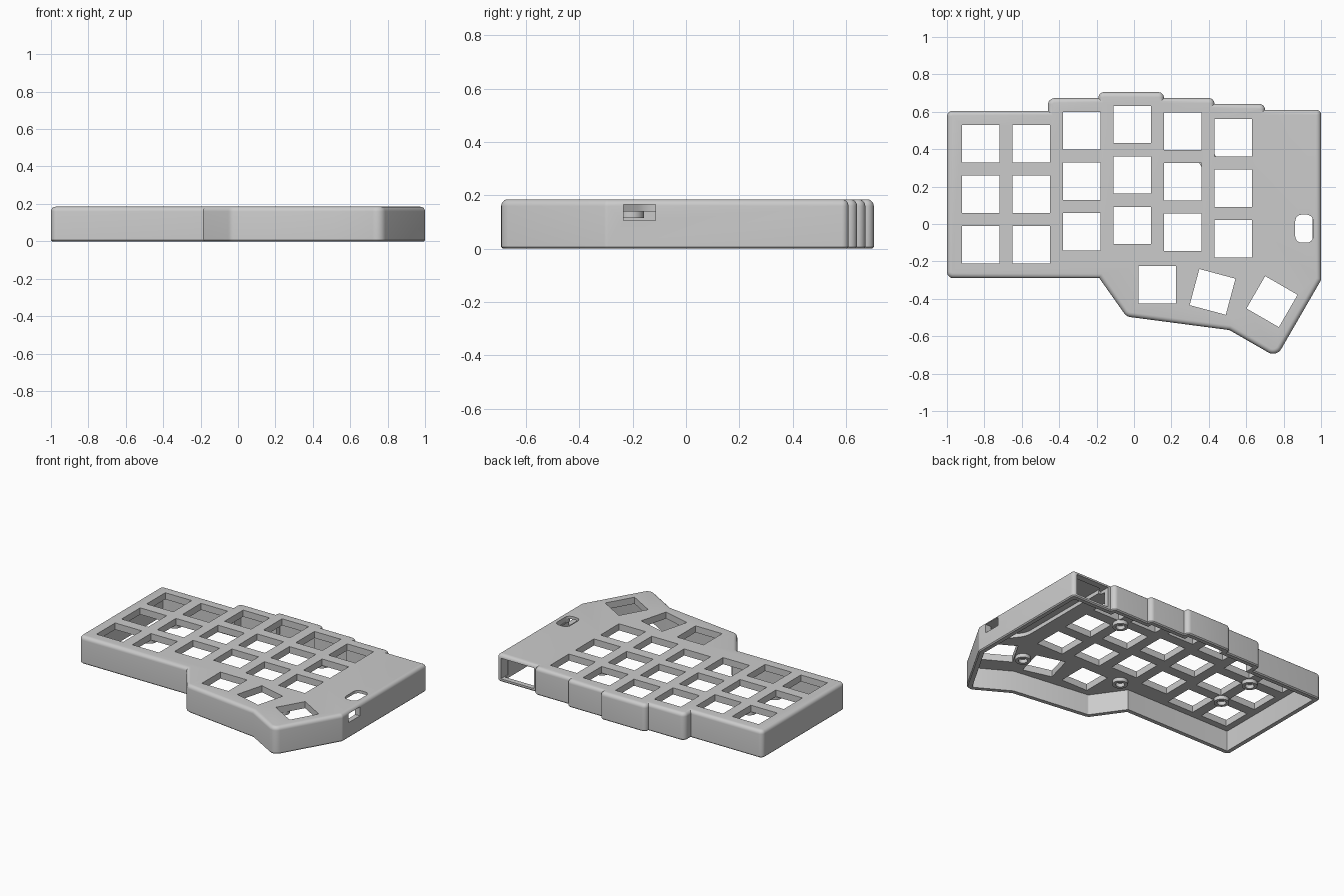
import bpy, bmesh, math
from mathutils import Vector, Matrix

cube = bpy.data.objects.get("Cube")
if cube:
    bpy.data.objects.remove(cube, do_unlink=True)

grey = bpy.data.materials.new("plain_grey")
grey.use_nodes = True
grey.diffuse_color = (0.6, 0.6, 0.6, 1)
grey.node_tree.nodes["Principled BSDF"].inputs["Base Color"].default_value = (0.6, 0.6, 0.6, 1)

HEIGHT, CEILING, WALL, ROUND = 0.185, 0.14, 0.035, 0.025


def make_object(name, bm):
    bmesh.ops.recalc_face_normals(bm, faces=bm.faces)
    mesh = bpy.data.meshes.new(name)
    bm.to_mesh(mesh)
    bm.free()
    obj = bpy.data.objects.new(name, mesh)
    mesh.materials.append(grey)
    bpy.context.collection.objects.link(obj)
    return obj


def rounded(corners, inset=0.0, steps=6):
    """Counter-clockwise corners (x, y, radius), offset inwards and filleted."""
    pts, out = [Vector(c[:2]) for c in corners], []
    n = len(pts)
    for i, p in enumerate(pts):
        a = (p - pts[i - 1]).normalized()
        b = (pts[(i + 1) % n] - p).normalized()
        na, nb = Vector((-a.y, a.x)), Vector((-b.y, b.x))
        mitre = (na + nb) / (1 + na.dot(nb))
        radius = corners[i][2]
        if radius == 0:
            out.append(p + mitre * inset)
            continue
        r = max(radius - inset, 0.004)
        centre = p + mitre * (inset + r)
        turn = a.angle_signed(b)
        for k in range(steps + 1):
            out.append(centre - r * (Matrix.Rotation(-turn * k / steps, 2) @ na))
    return out


def loft(bm, rings):
    """Skin rings of (points, z) and close both ends."""
    loops = [[bm.verts.new((p.x, p.y, z)) for p in pts] for pts, z in rings]
    for low, high in zip(loops, loops[1:]):
        for i in range(len(low)):
            j = (i + 1) % len(low)
            bm.faces.new((low[i], low[j], high[j], high[i]))
    bm.faces.new(loops[0][::-1])
    bm.faces.new(loops[-1])


def box(bm, centre, size, angle=0):
    m = (Matrix.Translation(centre) @ Matrix.Rotation(math.radians(angle), 4, "Z")
         @ Matrix.Diagonal((*size, 1)))
    bmesh.ops.create_cube(bm, size=1, matrix=m)


def cut(target, name, bm):
    cutter = make_object(name, bm)
    cutter.hide_render = True
    mod = target.modifiers.new(name, "BOOLEAN")
    mod.operation, mod.solver, mod.object = "DIFFERENCE", "EXACT", cutter
    bpy.context.view_layer.objects.active = target
    bpy.ops.object.modifier_apply(modifier=name)
    bpy.data.objects.remove(cutter, do_unlink=True)


# Case shell: one profile run around the stepped outline, open underneath
outline = [
    (-1, -0.29, 0.035), (-0.185, -0.29, 0), (-0.04, -0.495, 0.05), (0.51, -0.567, 0),
    (0.762, -0.712, 0.05), (1, -0.30, 0.03), (1, 0.61, 0.025), (0.70, 0.61, 0),
    (0.70, 0.642, 0.03), (0.43, 0.642, 0), (0.43, 0.673, 0.03), (0.16, 0.673, 0),
    (0.16, 0.705, 0.03), (-0.19, 0.705, 0.03), (-0.19, 0.673, 0), (-0.46, 0.673, 0.035),
    (-0.46, 0.605, 0), (-1, 0.605, 0.03)]
profile = [(WALL, CEILING), (WALL, 0), (0.007, 0), (0, 0.007)]
for k in range(6):
    t = math.radians(18 * k)
    profile.append((ROUND * (1 - math.cos(t)), HEIGHT - ROUND * (1 - math.sin(t))))
bm = bmesh.new()
loft(bm, [(rounded(outline, d), z) for d, z in profile])
case = make_object("case_shell", bm)

# Controller pocket in the underside of the plate
pocket = [(0.74, -0.15, 0.12), (0.86, -0.31, 0.05), (0.955, -0.31, 0.02),
          (0.955, 0.565, 0.02), (0.74, 0.565, 0.02)]
bm = bmesh.new()
loft(bm, [(rounded(pocket), 0.12), (rounded(pocket), 0.166)])
cut(case, "controller_pocket", bm)

# Key openings: six staggered columns of three, then three fanned thumb keys
bm = bmesh.new()
for col, top in enumerate((0.43, 0.43, 0.498, 0.532, 0.495, 0.462)):
    for row in range(3):
        box(bm, (-0.82 + 0.27 * col, top - 0.27 * row, 0.16), (0.2, 0.2, 0.2))
for x, y, angle in ((0.125, -0.325, 0), (0.42, -0.363, -15), (0.738, -0.415, -30)):
    box(bm, (x, y, 0.16), (0.2, 0.2, 0.2), angle)
cut(case, "key_openings", bm)

# Rounded slot in the top, side socket and rear port
bm = bmesh.new()
slot = [(0.862, -0.1, 0.035), (0.958, -0.1, 0.035), (0.958, 0.05, 0.035), (0.862, 0.05, 0.035)]
loft(bm, [(rounded(slot), 0.15), (rounded(slot), 0.25)])
cut(case, "top_slot", bm)
bm = bmesh.new()
box(bm, (1.0, -0.175, 0.135), (0.12, 0.12, 0.06))
box(bm, (0.845, 0.6, 0.09), (0.25, 0.12, 0.14))
cut(case, "port_openings", bm)

# Screw bosses under the plate
for i, (x, y) in enumerate(((0.395, 0.34), (0.59, -0.365), (-0.06, -0.205),
                            (-0.685, 0.025), (-0.685, 0.295))):
    bm = bmesh.new()
    loops = []
    for r, z in ((0.048, 0.145), (0.048, 0.115), (0.028, 0.115), (0.028, 0.145)):
        loops.append([bm.verts.new((x + r * math.cos(a * math.tau / 24),
                                    y + r * math.sin(a * math.tau / 24), z)) for a in range(24)])
    for k in range(4):
        p, q = loops[k], loops[(k + 1) % 4]
        for a in range(24):
            b = (a + 1) % 24
            bm.faces.new((p[a], p[b], q[b], q[a]))
    make_object(f"screw_boss_{i + 1}", bm)

# Smooth fillets, crisp edges
for obj in bpy.context.collection.objects:
    obj.select_set(obj.type == "MESH")
bpy.context.view_layer.objects.active = case
bpy.ops.object.shade_smooth_by_angle(angle=math.radians(30))
